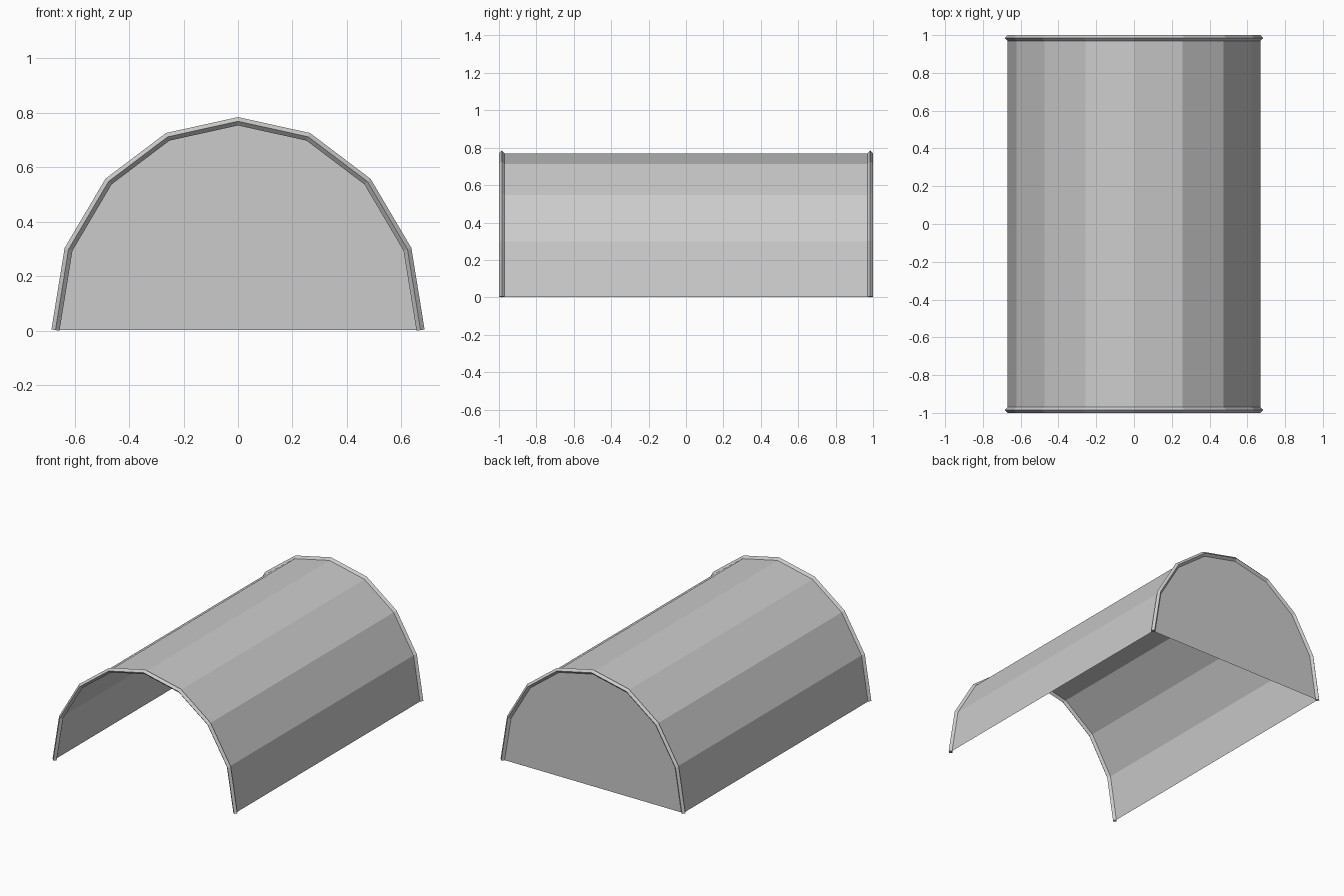
import bpy, bmesh
from mathutils import Vector

if "Cube" in bpy.data.objects:
    bpy.data.objects.remove(bpy.data.objects["Cube"])

R = 0.015          # radius of the four-sided rim tube
Y = 0.985          # position of the two end arches

half = [(0.67, 0.0025), (0.622, 0.299), (0.475, 0.548), (0.258, 0.712)]
ARCH = [Vector((-x, z)) for x, z in half] + [Vector((0, 0.769))] \
     + [Vector((x, z)) for x, z in reversed(half)]

grey = bpy.data.materials.new("light grey")
grey.diffuse_color = (0.6, 0.6, 0.6, 1)
grey.use_nodes = True
grey.node_tree.nodes["Principled BSDF"].inputs["Base Color"].default_value = grey.diffuse_color


def make(name, build):
    bm = bmesh.new()
    build(bm)
    mesh = bpy.data.meshes.new(name)
    bm.to_mesh(mesh)
    bm.free()
    mesh.materials.append(grey)
    ob = bpy.data.objects.new(name, mesh)
    bpy.context.collection.objects.link(ob)
    return ob


def strip(bm, rings, closed=False):
    """Join successive rows of points with quads."""
    rows = [[bm.verts.new(p) for p in r] for r in rings]
    n = len(rows[0])
    for a, b in zip(rows, rows[1:]):
        for i in range(n if closed else n - 1):
            j = (i + 1) % n
            bm.faces.new((a[i], a[j], b[j], b[i]))
    return rows


# Curved roof: a thin open sheet
def roof(bm):
    strip(bm, [[(p.x, -Y, p.y), (p.x, Y, p.y)] for p in ARCH])


# Flat wall closing the back end
def wall(bm):
    bm.faces.new([bm.verts.new((p.x, Y, p.y)) for p in ARCH])


# Diamond-section rim swept along the arch with mitred joints
def rim(y):
    def build(bm):
        rings = []
        for i, p in enumerate(ARCH):
            d = [(b - a).normalized() for a, b in zip(ARCH[max(i - 1, 0):i + 2],
                                                      ARCH[max(i - 1, 0) + 1:i + 2])]
            t = sum(d, Vector((0, 0))).normalized()
            n = Vector((-t.y, t.x)) * (R / t.dot(d[0]))
            o, q = p + n, p - n
            rings.append([(o.x, y, o.y), (p.x, y + R, p.y),
                          (q.x, y, q.y), (p.x, y - R, p.y)])
        rows = strip(bm, rings, closed=True)
        bm.faces.new(rows[0])
        bm.faces.new(rows[-1])
        bmesh.ops.recalc_face_normals(bm, faces=bm.faces)
    return build


make("roof_sheet", roof)
make("back_wall", wall)
make("front_rim", rim(-Y))
make("back_rim", rim(Y))
